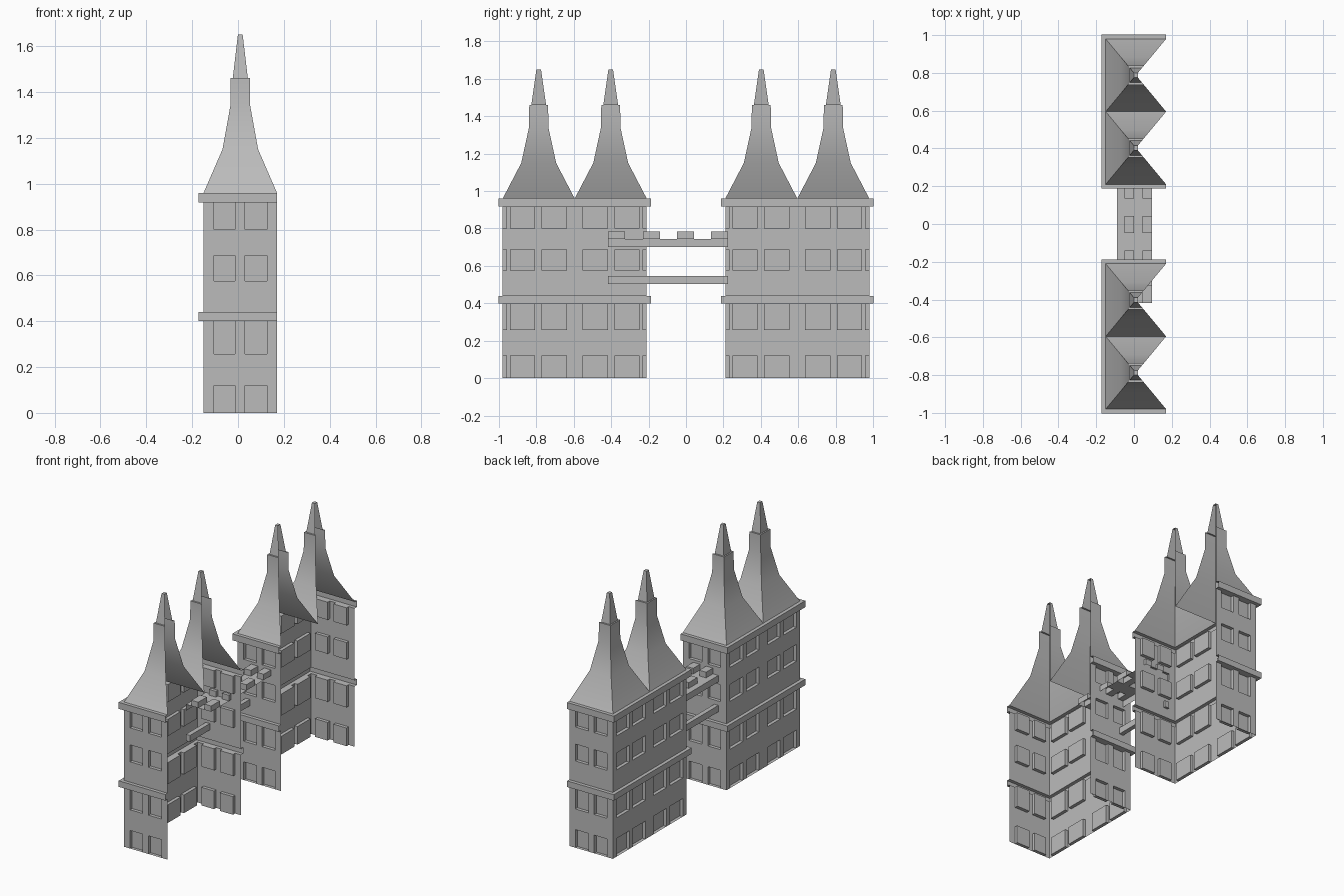
import bpy, bmesh
from mathutils import Vector

if "Cube" in bpy.data.objects:
    bpy.data.objects.remove(bpy.data.objects["Cube"], do_unlink=True)

stone = bpy.data.materials.new("grey_stone")
stone.use_nodes = True
GREY = (0.5, 0.5, 0.5, 1)
stone.diffuse_color = GREY
stone.node_tree.nodes["Principled BSDF"].inputs["Base Color"].default_value = GREY

X0, X1, HALF = -0.15, 0.17, 0.385      # tower plan, open on the +x side
Z = Vector((0, 0, 1))


def quad(bm, *pts):
    bm.faces.new([bm.verts.new(p) for p in pts])


def finish(bm, name, smooth=False):
    bmesh.ops.remove_doubles(bm, verts=bm.verts, dist=0.0005)
    mesh = bpy.data.meshes.new(name)
    bm.to_mesh(mesh)
    bm.free()
    mesh.materials.append(stone)
    obj = bpy.data.objects.new(name, mesh)
    bpy.context.collection.objects.link(obj)
    if smooth:
        bpy.context.view_layer.objects.active = obj
        obj.select_set(True)
        bpy.ops.object.shade_smooth_by_angle(angle=0.6)
        obj.select_set(False)
    return obj


def panel(bm, origin, u, v, u_range, v_range, u_spans, v_spans, depth):
    """Flat sheet whose span cells are pushed in by depth (out if negative)."""
    origin, u, v = Vector(origin), Vector(u), Vector(v)
    n = u.cross(v)
    at = lambda a, b, d=0: origin + u * a + v * b - n * d
    us = sorted({*u_range, *(c for s in u_spans for c in s)})
    vs = sorted({*v_range, *(c for s in v_spans for c in s)})
    for cell_u in zip(us, us[1:]):
        for cell_v in zip(vs, vs[1:]):
            (a, b), (c, d) = cell_u, cell_v
            loop = [(a, c), (b, c), (b, d), (a, d)]
            if cell_u in u_spans and cell_v in v_spans:
                quad(bm, *(at(*p, depth) for p in loop))
                for p, q in zip(loop, loop[1:] + loop[:1]):
                    quad(bm, at(*p), at(*q), at(*q, depth), at(*p, depth))
            else:
                quad(bm, *(at(*p) for p in loop))


def sweep(bm, rings):
    """Join three-sided rings, leaving the +x side open."""
    for lo, hi in zip(rings, rings[1:]):
        for i in range(3):
            quad(bm, lo[i + 1], lo[i], hi[i], hi[i + 1])


def ring(x_lo, x_hi, y_lo, y_hi, z):
    return [(x_hi, y_lo, z), (x_lo, y_lo, z), (x_lo, y_hi, z), (x_hi, y_hi, z)]


END_WINDOWS = [(-0.105, -0.013), (0.03, 0.126)]
SIDE_WINDOWS = [(-0.347, -0.212), (-0.177, -0.042), (0.042, 0.177), (0.212, 0.347)]
STOREYS = [((0, 0.40), [(0, 0.12), (0.257, 0.40)]),
           ((0.44, 0.917), [(0.575, 0.687), (0.80, 0.917)])]


def build_tower(label, cy):
    # Walls with recessed windows
    bm = bmesh.new()
    mirrored = [(-b, -a) for a, b in END_WINDOWS]
    for z_range, rows in STOREYS:
        panel(bm, (0, cy - HALF, 0), (1, 0, 0), Z, (X0, X1), z_range,
              END_WINDOWS, rows, 0.022)
        panel(bm, (0, cy + HALF, 0), (-1, 0, 0), Z, (-X1, -X0), z_range,
              mirrored, rows, 0.022)
        panel(bm, (X0, cy, 0), (0, -1, 0), Z, (-HALF, HALF), z_range,
              SIDE_WINDOWS, rows, 0.022)
    finish(bm, label + "_walls")

    # Projecting belt course and eaves cornice
    for part, z0, z1 in (("belt", 0.40, 0.44), ("cornice", 0.917, 0.96)):
        bm = bmesh.new()
        profile = [(0, z0), (0.023, z0), (0.023, z1), (0, z1)]
        sweep(bm, [ring(X0 - o, X1, cy - HALF - o, cy + HALF + o, z)
                   for o, z in profile])
        finish(bm, f"{label}_{part}")

    # Two flared spires
    cx, hx, hy = (X0 + X1) / 2, (X1 - X0) / 2, HALF / 2
    levels = [(0.96, 1), (1.15, 0.485), (1.34, 0.27), (1.46, 0.262),
              (1.46, 0.205), (1.65, 0.065)]
    for side, sy in (("front", cy - hy), ("back", cy + hy)):
        bm = bmesh.new()
        rings = [ring(cx - hx * s, cx + hx * s, sy - hy * s, sy + hy * s, z)
                 for z, s in levels]
        sweep(bm, rings)
        quad(bm, *reversed(rings[-1]))
        finish(bm, f"{label}_{side}_spire", smooth=True)


build_tower("front_tower", -0.595)
build_tower("back_tower", 0.595)

# Bridge deck with hollow battlements and an outer skirt
Y0, Y1 = -0.417, 0.225
merlons = [(Y0, -0.326), (-0.23, -0.139), (-0.048, 0.043), (0.134, Y1)]
bm = bmesh.new()
panel(bm, (0, 0, 0.745), (1, 0, 0), (0, 1, 0), (-0.09, 0.095), (Y0, Y1),
      [(-0.05, 0.0), (0.045, 0.095)], merlons, -0.038)
quad(bm, (-0.09, Y1, 0.702), (-0.09, Y0, 0.702), (-0.09, Y0, 0.745), (-0.09, Y1, 0.745))
finish(bm, "bridge_deck")

# Lower bridge rail
bm = bmesh.new()
bmesh.ops.create_cube(bm, size=1)
bmesh.ops.scale(bm, vec=(0.03, Y1 - Y0, 0.043), verts=bm.verts)
bmesh.ops.translate(bm, vec=(-0.075, (Y0 + Y1) / 2, 0.525), verts=bm.verts)
finish(bm, "bridge_rail")
